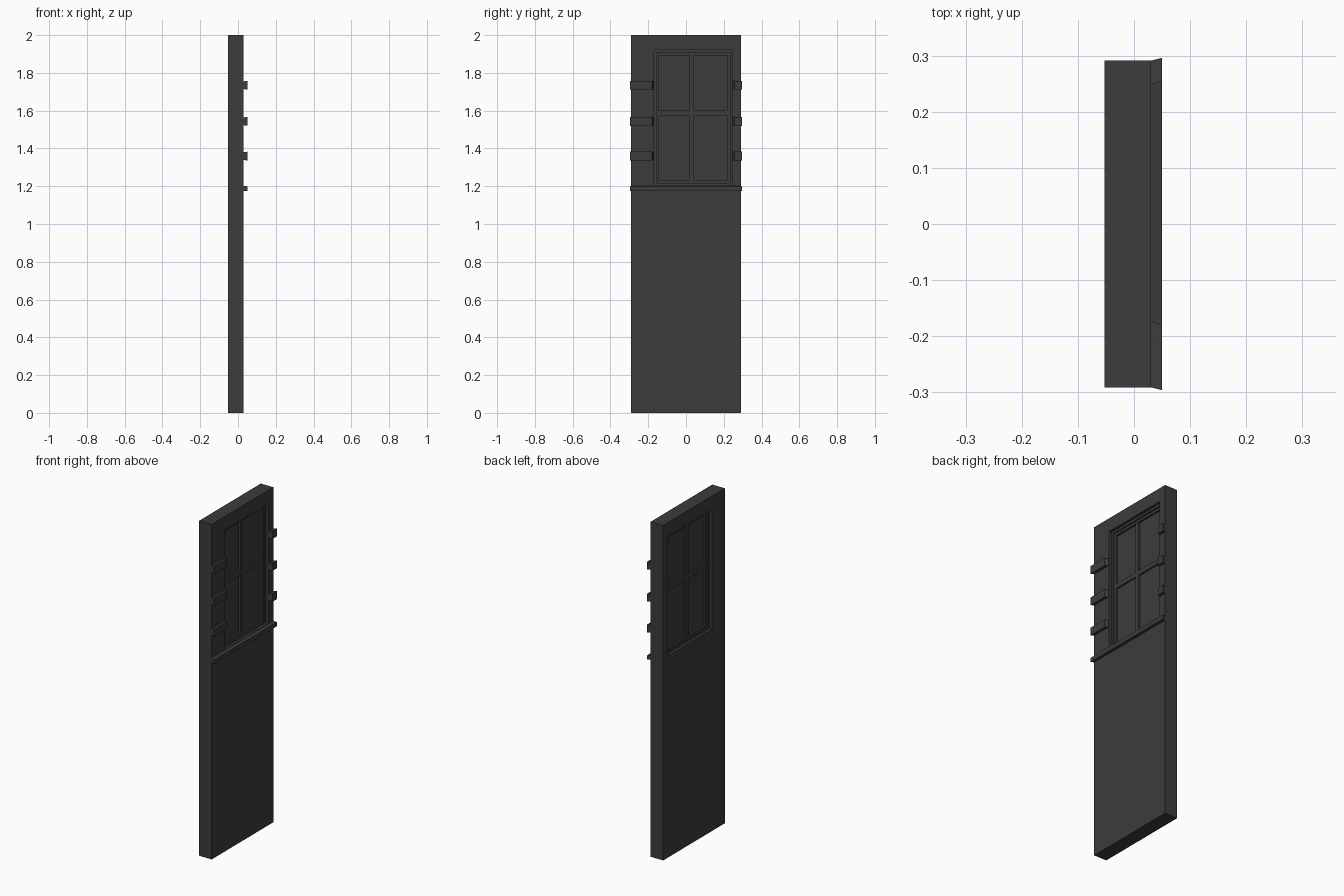
import bpy

cube = bpy.data.objects.get("Cube")
if cube:
    bpy.data.objects.remove(cube, do_unlink=True)

# One dark grey for the whole panel
grey = bpy.data.materials.new("charcoal_grey")
COLOUR = (0.045, 0.045, 0.045, 1)
grey.diffuse_color = COLOUR
grey.use_nodes = True
bsdf = next(n for n in grey.node_tree.nodes if n.type == "BSDF_PRINCIPLED")
bsdf.inputs["Base Color"].default_value = COLOUR
bsdf.inputs["Roughness"].default_value = 0.8


def add_mesh(name, verts, faces):
    mesh = bpy.data.meshes.new(name)
    mesh.from_pydata(verts, [], faces)
    mesh.materials.append(grey)
    obj = bpy.data.objects.new(name, mesh)
    bpy.context.collection.objects.link(obj)
    return obj


def corners(x, rect):
    """Corners of a (y0, y1, z0, z1) rectangle, anticlockwise seen from +x."""
    y0, y1, z0, z1 = rect
    return [(x, y0, z0), (x, y1, z0), (x, y1, z1), (x, y0, z1)]


def inset(rect, d):
    return (rect[0] + d, rect[1] - d, rect[2] + d, rect[3] - d)


def block(name, x0, x1, back, front=None):
    """Solid between two rectangles, which may differ for a flared block."""
    verts = corners(x0, back) + corners(x1, front or back)
    faces = [(3, 2, 1, 0), (4, 5, 6, 7)]
    for i in range(4):
        j = (i + 1) % 4
        faces.append((i, j, j + 4, i + 4))
    return add_mesh(name, verts, faces)


def ring(name, x0, x1, outer, inner):
    """Rectangular slab with a rectangular hole through it."""
    verts = (corners(x0, outer) + corners(x1, outer)
             + corners(x0, inner) + corners(x1, inner))
    faces = []
    for i in range(4):
        j = (i + 1) % 4
        faces += [(i, j, j + 4, i + 4),
                  (i + 8, i + 12, j + 12, j + 8),
                  (i + 4, j + 4, j + 12, i + 12),
                  (j, i, i + 8, j + 8)]
    return add_mesh(name, verts, faces)


# Wall with its window opening
OPENING = (-0.17, 0.245, 1.205, 1.92)
ring("wall", -0.053, 0.03, (-0.291, 0.291, 0, 2), OPENING)

# Stepped window frame
STEP = inset(OPENING, 0.013)
GLASS = inset(OPENING, 0.027)
ring("window_outer_frame", -0.037, 0.014, OPENING, STEP)
ring("window_sash", -0.030, 0.005, STEP, GLASS)

# Glass and crossing glazing bars
block("window_glass", -0.018, -0.007, GLASS)
y0, y1, z0, z1 = GLASS
block("vertical_glazing_bar", -0.029, 0.004, (0.016, 0.040, z0, z1))
block("horizontal_glazing_bar", -0.028, 0.003, (y0, y1, 1.572, 1.600))

# Slightly flared stone blocks beside the window
for n, z in enumerate((1.336, 1.520, 1.711), 1):
    block(f"front_stone_{n}", 0.03, 0.05,
          (-0.291, -0.172, z + 0.003, z + 0.044),
          (-0.296, -0.181, z, z + 0.047))
    block(f"back_stone_{n}", 0.03, 0.05,
          (0.247, 0.291, z + 0.003, z + 0.044),
          (0.256, 0.296, z, z + 0.047))

# Sill across the full width
block("window_sill", 0.03, 0.05,
      (-0.291, 0.291, 1.176, 1.202), (-0.296, 0.296, 1.174, 1.199))
